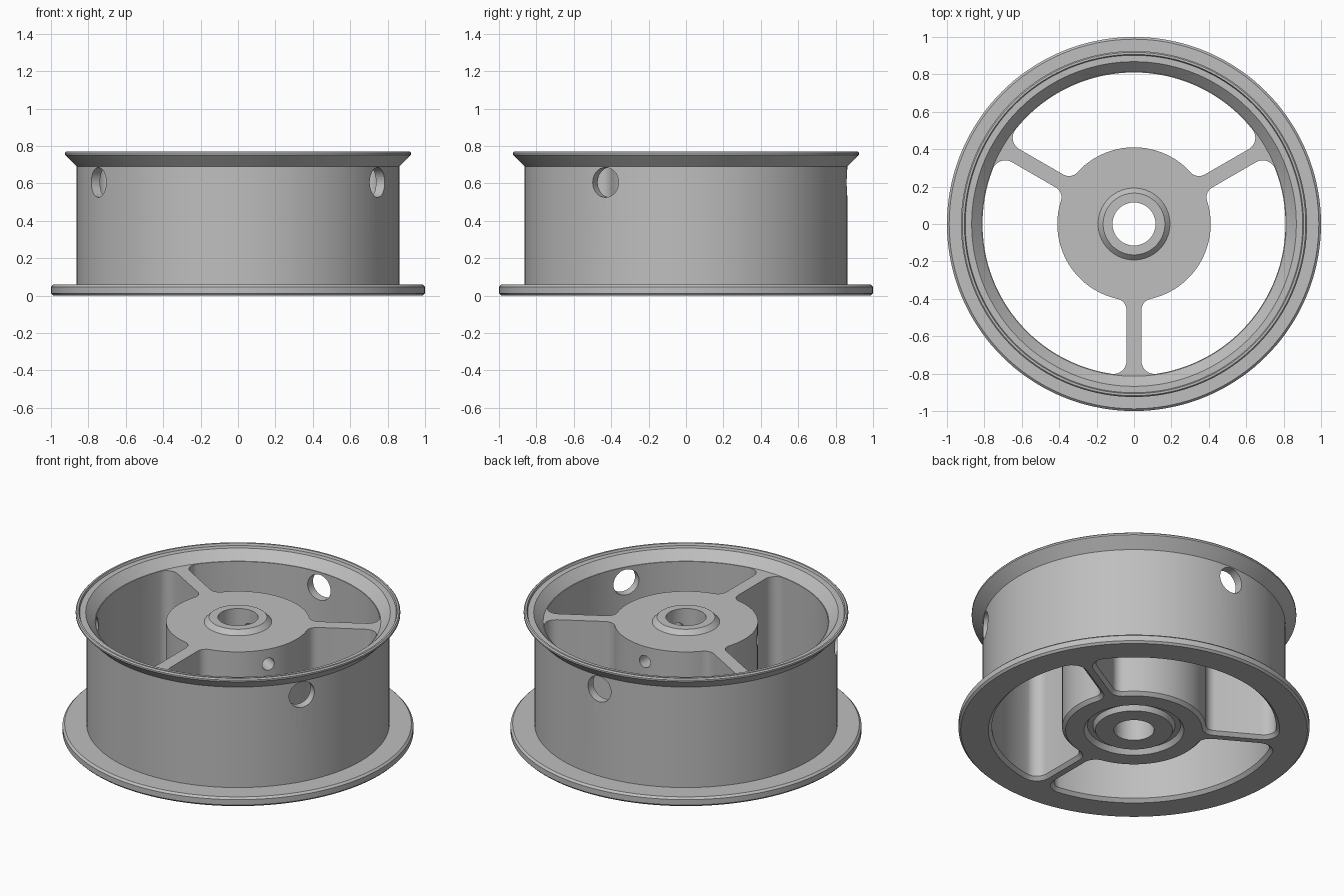
import bpy, bmesh, math
from mathutils import Matrix, Vector

if "Cube" in bpy.data.objects:
    bpy.data.objects.remove(bpy.data.objects["Cube"], do_unlink=True)

HUB, RIM, SPOKE = 0.41, 0.81, 0.04      # hub radius, pocket radius, spoke half width
HUB_FILLET, RIM_FILLET = 0.06, 0.07
CHAMFER = 0.02
SEGMENTS = 144

metal = bpy.data.materials.new("grey metal")
metal.use_nodes = True
grey = (0.52, 0.52, 0.52, 1)
metal.diffuse_color = grey
metal.node_tree.nodes["Principled BSDF"].inputs["Base Color"].default_value = grey


def make_object(name, bm):
    bmesh.ops.recalc_face_normals(bm, faces=bm.faces)
    mesh = bpy.data.meshes.new(name)
    bm.to_mesh(mesh)
    bm.free()
    mesh.materials.append(metal)
    obj = bpy.data.objects.new(name, mesh)
    bpy.context.collection.objects.link(obj)
    return obj


def bridge(bm, a, b):
    for i in range(len(a)):
        j = (i + 1) % len(a)
        bm.faces.new((a[i], a[j], b[j], b[i]))


def lathe(name, profile):
    """Revolve a closed (radius, height) profile around z."""
    bm = bmesh.new()
    rings = []
    for r, z in profile:
        angles = [math.tau * k / SEGMENTS for k in range(SEGMENTS)]
        rings.append([bm.verts.new((r * math.cos(a), r * math.sin(a), z)) for a in angles])
    for i, ring in enumerate(rings):
        bridge(bm, ring, rings[(i + 1) % len(rings)])
    return make_object(name, bm)


def arc(center, radius, start, end, steps):
    return [center + radius * Vector((math.cos(t), math.sin(t)))
            for t in (start + (end - start) * k / steps for k in range(steps + 1))]


def pocket_outline(grow):
    """Outline of one opening, grown outwards, with the first spoke along +x."""
    def fillet_center(reach, f):
        y = SPOKE + f
        return Vector((math.sqrt(reach ** 2 - y ** 2), y))
    inner = fillet_center(HUB + HUB_FILLET, HUB_FILLET)
    outer = fillet_center(RIM - RIM_FILLET, RIM_FILLET)
    a_in = math.atan2(inner.y, inner.x)
    a_out = math.atan2(outer.y, outer.x)
    middle = math.pi / 3
    origin = Vector((0, 0))
    half = arc(origin, HUB - grow, middle, a_in, 18)[:-1]
    half += arc(inner, HUB_FILLET + grow, a_in + math.pi, 1.5 * math.pi, 8)
    half += arc(outer, RIM_FILLET + grow, -math.pi / 2, a_out, 8)
    half += arc(origin, RIM + grow, a_out, middle, 18)[1:]
    # Mirror across the middle of the opening
    axis = Vector((math.cos(middle), math.sin(middle)))
    mirrored = [2 * p.dot(axis) * axis - p for p in half[1:-1]]
    return half + mirrored[::-1]


# Turned body: rim, web and hub in one solid
body = lathe("wheel_body", [
    (0.115, 0.0), (0.22, 0.0), (0.235, 0.03), (0.265, 0.03), (0.285, 0.0),   # underside groove
    (0.988, 0.0), (1.0, 0.012), (1.0, 0.046), (0.988, 0.058), (0.863, 0.058),  # lower flange
    (0.863, 0.69), (0.925, 0.752), (0.925, 0.762), (0.918, 0.77),            # flared lip
    (0.907, 0.77), (0.902, 0.757), (0.868, 0.757),
    (0.814, 0.70), (0.192, 0.70), (0.165, 0.728), (0.115, 0.728),            # web and boss
])

# Three openings between the spokes, chamfered underneath
bm = bmesh.new()
for k in range(3):
    turn = Matrix.Rotation(math.radians(30 + 120 * k), 3, 'Z')
    loops = []
    for grow, z in ((CHAMFER + 0.01, -0.01), (0, CHAMFER), (0, 0.72)):
        loops.append([bm.verts.new(turn @ Vector((p.x, p.y, z))) for p in pocket_outline(grow)])
    bridge(bm, loops[0], loops[1])
    bridge(bm, loops[1], loops[2])
    bm.faces.new(loops[0])
    bm.faces.new(loops[2])
pockets = make_object("pocket_cutter", bm)

# Radial holes through the drum and smaller ones into the bore
bm = bmesh.new()
for k in range(3):
    turn = Matrix.Rotation(math.radians(90 + 120 * k), 4, 'Z')
    for radius, near, far in ((0.08, 0.7, 1.0), (0.038, 0.06, 0.5)):
        place = turn @ Matrix.Translation(((near + far) / 2, 0, 0.605)) \
            @ Matrix.Rotation(math.pi / 2, 4, 'Y')
        bmesh.ops.create_cone(bm, cap_ends=True, segments=40, radius1=radius,
                              radius2=radius, depth=far - near, matrix=place)
drills = make_object("hole_cutter", bm)

bpy.ops.object.select_all(action='DESELECT')
bpy.context.view_layer.objects.active = body
body.select_set(True)
for cutter in (pockets, drills):
    cutter.hide_render = True
    mod = body.modifiers.new("cut", 'BOOLEAN')
    mod.operation = 'DIFFERENCE'
    mod.solver = 'EXACT'
    mod.object = cutter
    bpy.ops.object.modifier_apply(modifier=mod.name)
    bpy.data.objects.remove(cutter, do_unlink=True)
bpy.ops.object.shade_smooth_by_angle(angle=math.radians(25))
